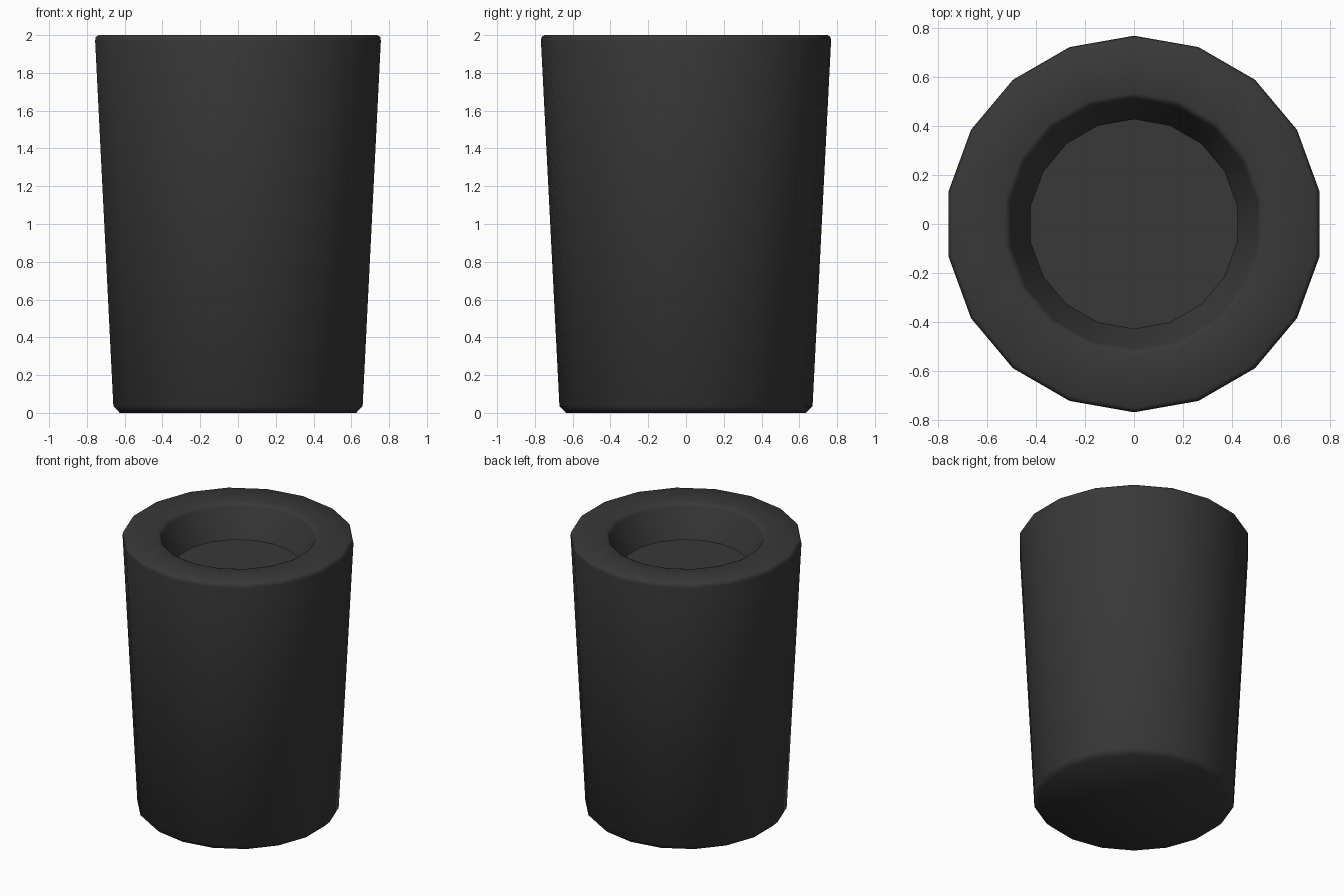
import bpy, bmesh, math

if "Cube" in bpy.data.objects:
    bpy.data.objects.remove(bpy.data.objects["Cube"])

SIDES = 18

# Dark material
dark = bpy.data.materials.new("dark_grey")
dark.diffuse_color = (0.04, 0.04, 0.04, 1)
dark.use_nodes = True
dark.node_tree.nodes["Principled BSDF"].inputs["Base Color"].default_value = dark.diffuse_color

# Profile (radius, height): base chamfer, tapered wall, rounded rim, shallow recess
profile = [(0.635, 0.0), (0.67, 0.035), (0.768, 1.97), (0.765, 1.99), (0.75, 2.0),
           (0.535, 2.0), (0.52, 1.994), (0.51, 1.975), (0.428, 1.77)]

bm = bmesh.new()
rings = []
for r, z in profile:
    rings.append([bm.verts.new((r * math.sin(2 * math.pi * i / SIDES),
                                r * math.cos(2 * math.pi * i / SIDES), z))
                  for i in range(SIDES)])
for a, b in zip(rings, rings[1:]):
    for i in range(SIDES):
        j = (i + 1) % SIDES
        bm.faces.new((a[i], a[j], b[j], b[i]))

# Base and recess floor
bm.faces.new(rings[0])
bm.faces.new(rings[-1])
bmesh.ops.recalc_face_normals(bm, faces=bm.faces)

mesh = bpy.data.meshes.new("tapered_pot")
bm.to_mesh(mesh)
bm.free()
pot = bpy.data.objects.new("tapered_pot", mesh)
bpy.context.collection.objects.link(pot)
mesh.materials.append(dark)

# Smooth walls, crisp floor edge
bpy.context.view_layer.objects.active = pot
pot.select_set(True)
bpy.ops.object.shade_smooth_by_angle(angle=math.radians(55))
